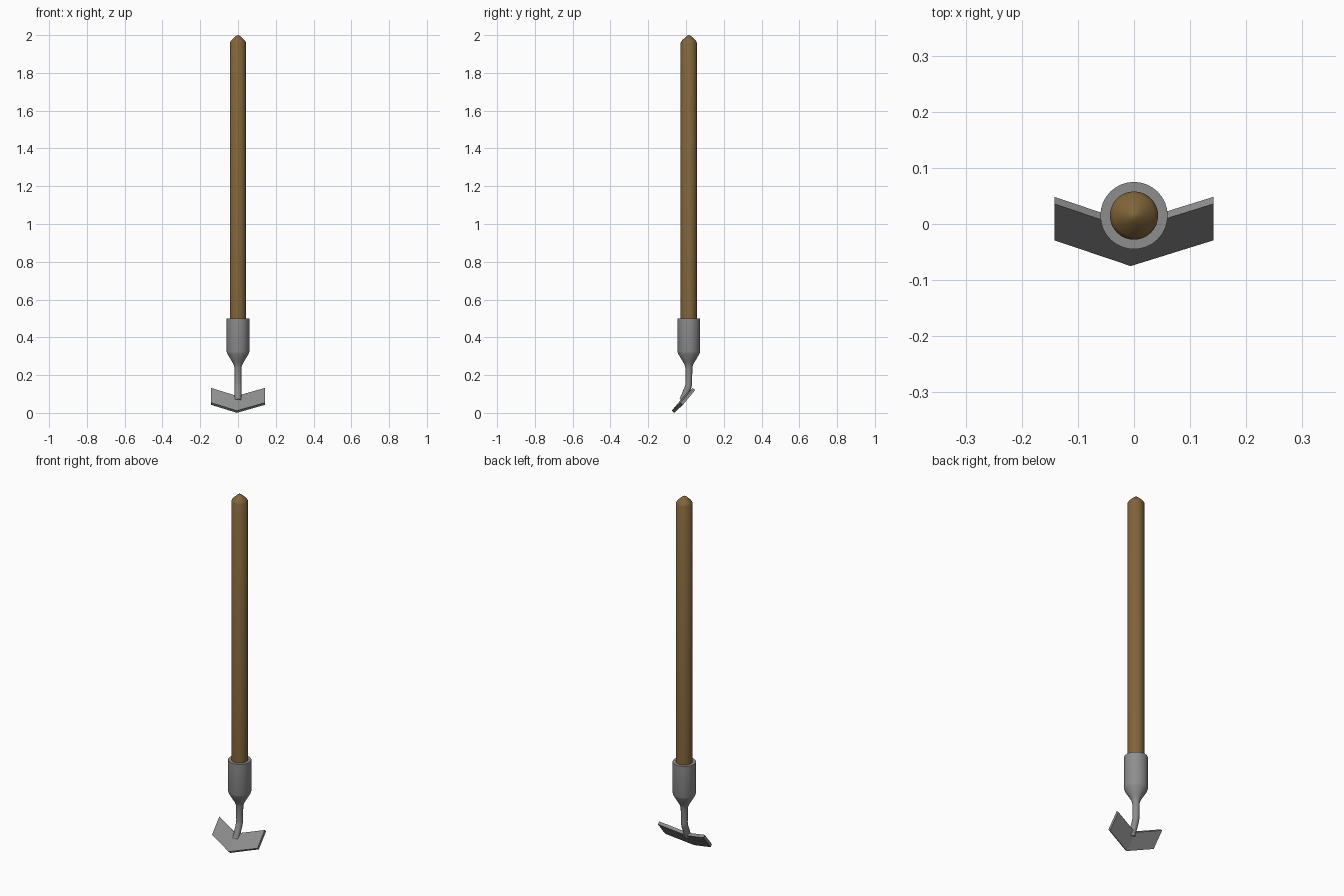
import bpy, bmesh, math
from mathutils import Vector

if "Cube" in bpy.data.objects:
    bpy.data.objects.remove(bpy.data.objects["Cube"])

AXIS_Y = 0.015   # handle axis sits slightly behind the blade tip
SEG = 32


def material(name, rgb):
    m = bpy.data.materials.new(name)
    m.diffuse_color = (*rgb, 1)
    m.use_nodes = True
    m.node_tree.nodes["Principled BSDF"].inputs["Base Color"].default_value = m.diffuse_color
    return m


wood = material("brown wood", (0.22, 0.13, 0.042))
steel = material("grey steel", (0.27, 0.27, 0.27))


def finish(bm, name, mat, smooth=True):
    bmesh.ops.recalc_face_normals(bm, faces=bm.faces)
    me = bpy.data.meshes.new(name)
    bm.to_mesh(me)
    bm.free()
    me.materials.append(mat)
    ob = bpy.data.objects.new(name, me)
    bpy.context.collection.objects.link(ob)
    if smooth:
        bpy.ops.object.select_all(action='DESELECT')
        ob.select_set(True)
        bpy.context.view_layer.objects.active = ob
        bpy.ops.object.shade_smooth_by_angle(angle=math.radians(35))
    return ob


def tube(name, rings, mat):
    """Loft circles given as (y, z, radius, tilt about x in degrees)."""
    bm = bmesh.new()
    loops = []
    for y, z, r, tilt in rings:
        t = math.radians(tilt)
        v = Vector((0, math.cos(t), math.sin(t)))
        loops.append([bm.verts.new(Vector((0, y, z)) + Vector((r * math.cos(a), 0, 0)) + v * r * math.sin(a))
                      for a in (2 * math.pi * i / SEG for i in range(SEG))])
    for a, b in zip(loops, loops[1:]):
        for i in range(SEG):
            j = (i + 1) % SEG
            bm.faces.new((a[i], a[j], b[j], b[i]))
    bm.faces.new(loops[0])
    bm.faces.new(loops[-1])
    return finish(bm, name, mat)


# wooden handle with a blunt rounded tip
tube("handle", [(AXIS_Y, z, r, 0) for z, r in
     [(0.45, 0.043), (1.96, 0.043), (1.971, 0.037), (1.992, 0.015), (1.998, 0.007), (2.0, 0.001)]], wood)

# steel socket that narrows into the bent neck
tube("socket_and_neck",
     [(AXIS_Y, z, r, 0) for z, r in
      [(0.5, 0.06), (0.325, 0.06), (0.312, 0.056), (0.275, 0.034), (0.258, 0.024), (0.24, 0.0185), (0.16, 0.0175)]]
     + [(0.014, 0.148, 0.0175, -6), (0.010, 0.134, 0.0175, -18), (-0.018, 0.066, 0.0175, -24)], steel)

# chevron blade: tilted flat plate, point forward and down
bm = bmesh.new()
outline = [(-0.142, -0.029, 0.054), (-0.006, -0.075, 0.012), (0.142, -0.029, 0.054),
           (0.142, 0.036, 0.132), (-0.006, -0.010, 0.090), (-0.142, 0.036, 0.132)]
thick = Vector((0, 0.0125, -0.0115))
front = [bm.verts.new(p) for p in outline]
back = [bm.verts.new(Vector(p) + thick) for p in outline]
for side in (front, back):
    for idx in ((0, 1, 4, 5), (1, 2, 3, 4)):
        bm.faces.new([side[i] for i in idx])
for i in range(6):
    j = (i + 1) % 6
    bm.faces.new((front[i], front[j], back[j], back[i]))
finish(bm, "blade", steel, smooth=False)
